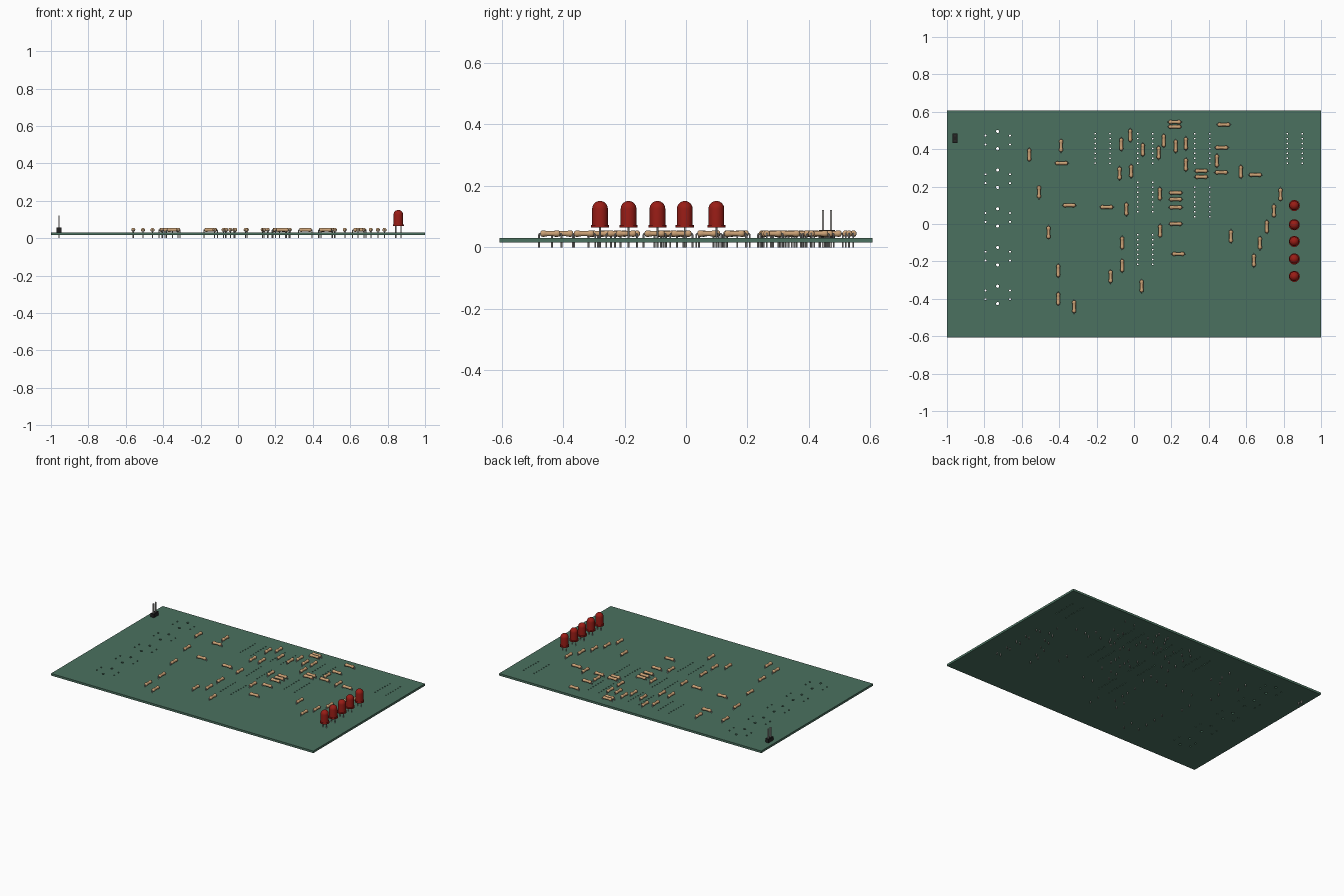
import bpy, bmesh, math
from mathutils import Vector

if "Cube" in bpy.data.objects:
    bpy.data.objects.remove(bpy.data.objects["Cube"])

BOT, TOP = 0.0165, 0.031


def mat(name, r, g, b):
    m = bpy.data.materials.new(name)
    m.diffuse_color = (r, g, b, 1)
    m.use_nodes = True
    m.node_tree.nodes["Principled BSDF"].inputs["Base Color"].default_value = m.diffuse_color
    return m


GREEN = mat("board_green", 0.07, 0.165, 0.115)
TAN = mat("resistor_tan", 0.60, 0.36, 0.18)
RED = mat("led_red", 0.32, 0.012, 0.008)
METAL = mat("lead_metal", 0.45, 0.44, 0.42)
BLACK = mat("header_black", 0.015, 0.015, 0.015)


def rings(bm, loops, mi=0):
    """Skin a list of equal-sized vertex loops and cap both ends."""
    vs = [[bm.verts.new(p) for p in l] for l in loops]
    n = len(vs[0])
    fs = [bm.faces.new((a[i], a[(i + 1) % n], b[(i + 1) % n], b[i]))
          for a, b in zip(vs, vs[1:]) for i in range(n)]
    fs += [bm.faces.new(vs[0][::-1]), bm.faces.new(vs[-1])]
    for f in fs:
        f.material_index = mi


def lathe(bm, origin, axis, profile, n, mi=0):
    """Revolve (radius, distance) points about an x or z axis."""
    loops = []
    for r, h in profile:
        c = [(r * math.cos(2 * math.pi * i / n), r * math.sin(2 * math.pi * i / n)) for i in range(n)]
        loops.append([Vector(origin) + Vector((h, a, b) if axis == 'X' else (a, b, h)) for a, b in c])
    rings(bm, loops, mi)


def wire(bm, pts, r, n, mi):
    """Round wire along a path lying in the xz plane."""
    pts = [Vector(p) for p in pts]
    loops = []
    for i, p in enumerate(pts):
        t = (pts[min(i + 1, len(pts) - 1)] - pts[max(i - 1, 0)]).normalized()
        u, v = Vector((0, 1, 0)), t.cross(Vector((0, 1, 0)))
        loops.append([p + r * (u * math.cos(2 * math.pi * k / n) + v * math.sin(2 * math.pi * k / n))
                      for k in range(n)])
    rings(bm, loops, mi)


def box(bm, c, s, mi=0):
    x, y, z = (k / 2 for k in s)
    rings(bm, [[Vector(c) + Vector((a * x, b * y, h)) for a, b in ((-1, -1), (1, -1), (1, 1), (-1, 1))]
               for h in (-z, z)], mi)


def mesh(bm, name, mats):
    bmesh.ops.recalc_face_normals(bm, faces=bm.faces)
    me = bpy.data.meshes.new(name)
    bm.to_mesh(me)
    bm.free()
    for m in mats:
        me.materials.append(m)
    return me


def place(me, name, loc=(0, 0, 0), rot=0):
    ob = bpy.data.objects.new(name, me)
    ob.location = loc
    ob.rotation_euler.z = rot
    bpy.context.collection.objects.link(ob)
    return ob


def smooth(ob):
    bpy.ops.object.select_all(action='DESELECT')
    ob.select_set(True)
    bpy.context.view_layer.objects.active = ob
    bpy.ops.object.shade_smooth_by_angle(angle=math.radians(40))


# Circuit board
bm = bmesh.new()
box(bm, (0, 0, (TOP + BOT) / 2), (2, 1.216, TOP - BOT))
board = place(mesh(bm, "circuit_board", [GREEN]), "circuit_board")

# Drill holes: five relay footprints, then seven-row chip footprints
bm = bmesh.new()


def drill(x, y, r, n=8):
    lathe(bm, (x, y, 0), 'Z', [(r, BOT - 0.01), (r, TOP + 0.01)], n)


for k in range(5):
    cy = 0.449 - 0.207 * k
    for s in (-1, 1):
        drill(-0.729, cy + s * 0.0465, 0.0085, 12)
        for x in (-0.794, -0.663):
            drill(x, cy + s * 0.0237, 0.0055)
chips = [(-0.168, 0.404), (0.06, 0.404), (0.365, 0.404), (0.86, 0.404),
         (0.06, 0.144), (0.365, 0.118), (0.06, -0.137)]
for cx, cy in chips:
    for s in (-1, 1):
        for k in range(-3, 4):
            drill(cx + s * 0.04, cy + k * 0.0263, 0.0045)
cutter = place(mesh(bm, "hole_cutter", []), "hole_cutter")
cutter.hide_render = True
mod = board.modifiers.new("holes", 'BOOLEAN')
mod.operation, mod.solver, mod.object = 'DIFFERENCE', 'EXACT', cutter
bpy.context.view_layer.objects.active = board
board.select_set(True)
bpy.ops.object.modifier_apply(modifier=mod.name)
bpy.data.objects.remove(cutter)

# Resistors: waisted body with a bent wire running through it
bm = bmesh.new()
half = [(0.0088, 0.010), (0.0092, 0.014), (0.0104, 0.018), (0.0108, 0.022),
        (0.0104, 0.027), (0.0085, 0.0305), (0.005, 0.0325)]
lathe(bm, (0, 0, 0.0447), 'X', [(r, -h) for r, h in half[::-1]] + half, 14)
leg = [(0.0365, 0, 0), (0.0365, 0, 0.0405), (0.0353, 0, 0.0435), (0.0325, 0, 0.0447)]
wire(bm, leg + [(-x, y, z) for x, y, z in leg[::-1]], 0.0028, 8, 1)
resistor = mesh(bm, "resistor", [TAN, METAL])
upright = [(-.56, .37), (-.39, .419), (-.508, .171), (-.457, -.045), (-.405, -.25), (-.405, -.4),
           (-.32, -.442), (-.125, -.281), (-.063, -.223), (-.063, -.101), (-.041, .079),
           (-.077, .271), (-.068, .426), (-.02, .474), (-.015, .282), (.047, .397), (.132, .381),
           (.159, .445), (.223, .416), (.277, .43), (.277, .317), (.138, .161), (.14, -.037),
           (.041, -.332), (.443, .338), (.571, .279), (.518, -.066), (.641, -.195), (.673, -.102),
           (.71, -.015), (.748, .07), (.783, .158)]
across = [(-.387, .325), (-.346, .1), (-.146, .09), (.218, .545), (.218, .52), (.48, .531),
          (.469, .408), (.36, .284), (.36, .252), (.467, .276), (.649, .263), (.223, .167),
          (.223, .132), (.223, .089), (.223, .001), (.237, -.16)]
for i, (x, y) in enumerate(upright + across):
    ob = place(resistor, f"resistor_{i + 1}", (x, y, 0), math.pi / 2 if i < len(upright) else 0)
smooth(ob)

# Red LEDs: flange, domed body and two legs
bm = bmesh.new()
R = 0.0255
dome = [(R * math.cos(a), 0.151 - R + R * math.sin(a)) for a in (math.radians(11 * k) for k in range(9))]
lathe(bm, (0, 0, 0), 'Z', [(0.0295, 0.064), (0.0295, 0.073), (R, 0.073)] + dome, 24)
for s in (-1, 1):
    wire(bm, [(s * 0.0135, 0, 0), (s * 0.0135, 0, 0.067)], 0.0028, 8, 1)
led = mesh(bm, "led", [RED, METAL])
for i, y in enumerate((0.099, -0.004, -0.093, -0.187, -0.28)):
    ob = place(led, f"led_{i + 1}", (0.857, y, 0))
smooth(ob)

# Two-pin header
bm = bmesh.new()
box(bm, (0, 0, 0.0435), (0.025, 0.052, 0.025))
for s in (-1, 1):
    box(bm, (0, s * 0.0132, 0.061), (0.0075, 0.0075, 0.122), 1)
place(mesh(bm, "pin_header", [BLACK, METAL]), "pin_header", (-0.957, 0.459, 0))
